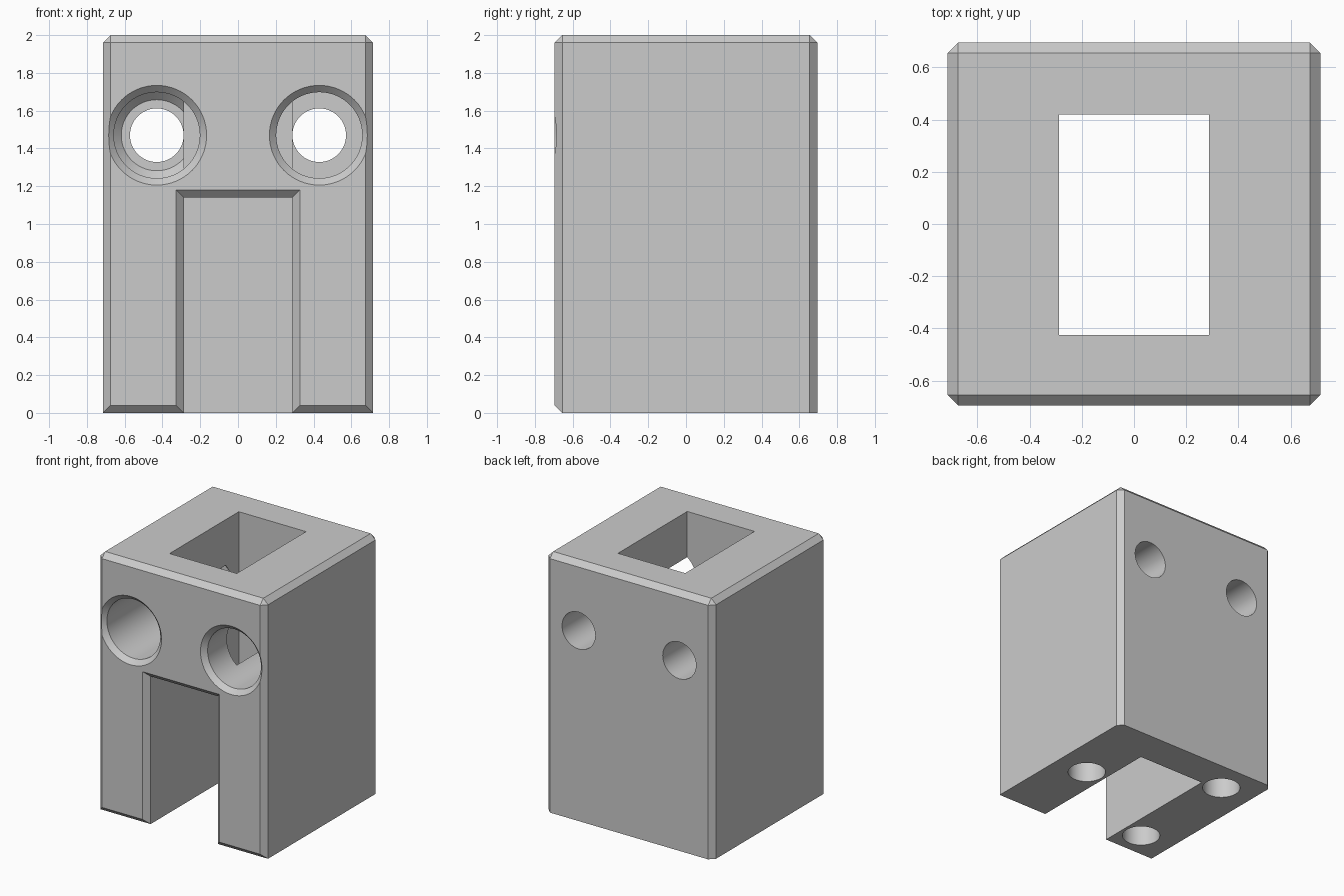
import bpy, bmesh, math
from mathutils import Matrix, Vector

cube = bpy.data.objects.get("Cube")
if cube:
    bpy.data.objects.remove(cube, do_unlink=True)

HX, HY, TOP, CH = 0.715, 0.695, 2.0, 0.04
PX, PY0, PY1, SLOT_Z = 0.287, -0.425, 0.42, 1.14
EYE_X, EYE_Z, EYE_FLOOR = 0.43, 1.47, 0.3

grey = bpy.data.materials.new("plain_grey")
grey.use_nodes = True
grey.diffuse_color = (0.6, 0.6, 0.6, 1)
grey.node_tree.nodes["Principled BSDF"].inputs["Base Color"].default_value = (0.6, 0.6, 0.6, 1)


def finish(bm, name):
    bmesh.ops.recalc_face_normals(bm, faces=bm.faces[:])
    mesh = bpy.data.meshes.new(name)
    bm.to_mesh(mesh)
    bm.free()
    mesh.materials.append(grey)
    obj = bpy.data.objects.new(name, mesh)
    bpy.context.collection.objects.link(obj)
    return obj


def box(bm, lo, hi):
    lo, hi = Vector(lo), Vector(hi)
    size = hi - lo
    m = Matrix.Translation((lo + hi) / 2) @ Matrix.Diagonal((*size, 1))
    bmesh.ops.create_cube(bm, size=1, matrix=m)


def box_cutter(name, lo, hi):
    bm = bmesh.new()
    box(bm, lo, hi)
    return finish(bm, name)


def lathe(name, profile, matrix, sides=64):
    """Solid of revolution about z from (height, radius) pairs."""
    bm = bmesh.new()
    rings = []
    for h, r in profile:
        rings.append([bm.verts.new((r * math.cos(math.tau * i / sides),
                                    r * math.sin(math.tau * i / sides), h))
                      for i in range(sides)])
    for a, b in zip(rings, rings[1:]):
        for i in range(sides):
            j = (i + 1) % sides
            bm.faces.new((a[i], a[j], b[j], b[i]))
    bm.faces.new(rings[0][::-1])
    bm.faces.new(rings[-1])
    bm.transform(matrix)
    return finish(bm, name)


# Block with chamfered edges, except the side and back edges of the base
bm = bmesh.new()
box(bm, (-HX, -HY, 0), (HX, HY, TOP))
edges = []
for e in bm.edges:
    mid = (e.verts[0].co + e.verts[1].co) / 2
    if mid.z > 0.01 or mid.y < -HY + 0.01:
        edges.append(e)
bmesh.ops.bevel(bm, geom=edges, offset=CH, offset_type='OFFSET',
                segments=1, affect='EDGES', clamp_overlap=True)
body = finish(bm, "block_body")

# Vertical shaft and front slot
cutters = [
    box_cutter("shaft_cutter", (-PX, PY0, -0.1), (PX, PY1, TOP + 0.1)),
    box_cutter("slot_cutter", (-PX, -1, -0.1), (PX, PY1, SLOT_Z)),
]

# Chamfer around the slot mouth
bm = bmesh.new()
for y, grow in ((-HY - CH, 2 * CH), (-HY + CH, 0)):
    for x in (-PX - grow, PX + grow):
        for z in (-0.1, SLOT_Z + grow):
            bm.verts.new((x, y, z))
bmesh.ops.convex_hull(bm, input=bm.verts[:])
cutters.append(finish(bm, "slot_chamfer_cutter"))

# Stepped round bores, front to back; one has a tapered floor
for side in (-1, 1):
    floor = [(EYE_FLOOR - CH, 0.228), (EYE_FLOOR, 0.188)] if side < 0 else [(EYE_FLOOR, 0.228)]
    profile = [(-HY - CH, 0.304), (-HY + 0.036, 0.228)] + floor
    profile += [(EYE_FLOOR, 0.142), (HY + 0.1, 0.142)]
    place = Matrix.Translation((side * EYE_X, 0, EYE_Z)) @ Matrix.Rotation(-math.pi / 2, 4, 'X')
    cutters.append(lathe("bore_cutter", profile, place))

# Blind round holes in the base
for x, y in ((0.445, 0), (-0.445, 0.45), (-0.445, -0.45)):
    cutters.append(lathe("base_hole_cutter", [(-0.1, 0.135), (0.3, 0.135)],
                         Matrix.Translation((x, y, 0))))

# Cut everything out of the block
bpy.ops.object.select_all(action='DESELECT')
bpy.context.view_layer.objects.active = body
body.select_set(True)
for cutter in cutters:
    cutter.hide_render = True
    mod = body.modifiers.new("cut", 'BOOLEAN')
    mod.operation = 'DIFFERENCE'
    mod.solver = 'EXACT'
    mod.object = cutter
    bpy.ops.object.modifier_apply(modifier=mod.name)
    bpy.data.objects.remove(cutter, do_unlink=True)

bpy.ops.object.shade_smooth_by_angle(angle=math.radians(30))
